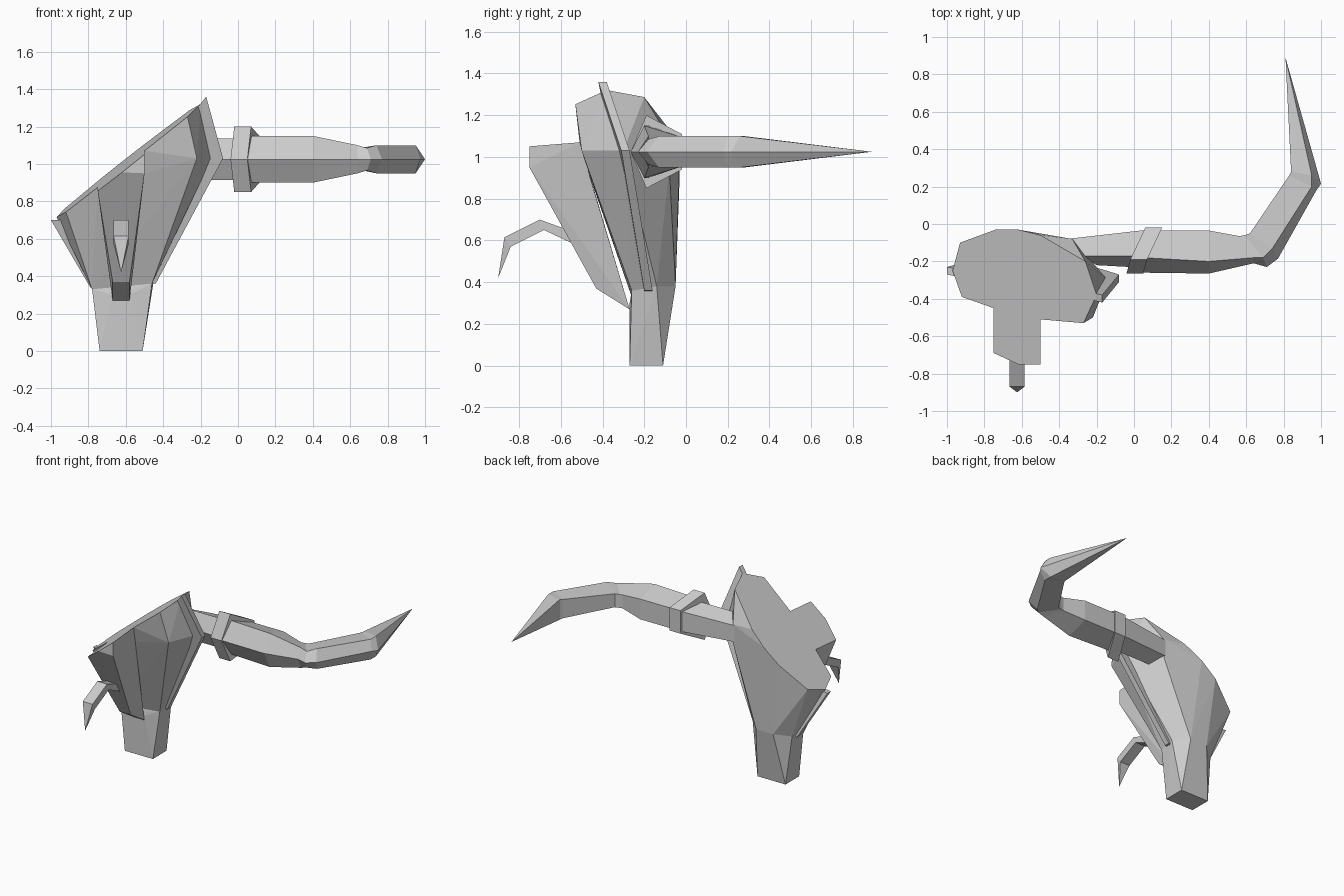
import bpy, bmesh

if "Cube" in bpy.data.objects:
    bpy.data.objects.remove(bpy.data.objects["Cube"])

CZ = 1.025  # height of the arm axis


def finish(name, bm):
    bmesh.ops.recalc_face_normals(bm, faces=bm.faces)
    mesh = bpy.data.meshes.new(name)
    bm.to_mesh(mesh)
    bm.free()
    obj = bpy.data.objects.new(name, mesh)
    bpy.context.collection.objects.link(obj)
    return obj


def hull(name, points):
    bm = bmesh.new()
    for p in points:
        bm.verts.new(p)
    res = bmesh.ops.convex_hull(bm, input=bm.verts)
    junk = {g for g in res["geom_interior"] + res["geom_unused"]
            if isinstance(g, bmesh.types.BMVert)}
    bmesh.ops.delete(bm, geom=list(junk), context='VERTS')
    bmesh.ops.dissolve_limit(bm, angle_limit=0.02, verts=bm.verts, edges=bm.edges)
    return finish(name, bm)


def loft(name, rings, tip=None):
    bm = bmesh.new()
    rows = [[bm.verts.new(p) for p in r] for r in rings]
    n = len(rows[0])
    for a, b in zip(rows, rows[1:]):
        for i in range(n):
            j = (i + 1) % n
            bm.faces.new((a[i], a[j], b[j], b[i]))
    bm.faces.new(rows[0])
    if tip:
        t = bm.verts.new(tip)
        for i in range(n):
            bm.faces.new((rows[-1][i], rows[-1][(i + 1) % n], t))
    else:
        bm.faces.new(rows[-1])
    return finish(name, bm)


def cap(x, y):
    """Point on the slanted flat top."""
    return (x, y, 0.715 + 0.8 * (x + 0.97) + 0.08 * (y + 0.25))


def penta(back, top, front):
    """Five-sided arm section: flat at the back, pointed at the front."""
    (bx, by, bh), (tx, ty, th), (fx, fy) = back, top, front
    return [(bx, by, CZ + bh), (tx, ty, CZ + th), (fx, fy, CZ),
            (tx, ty, CZ - th), (bx, by, CZ - bh)]


# pillar under the body
waist = [(-0.78, -0.26, 0.33), (-0.46, -0.26, 0.36),
         (-0.45, -0.14, 0.38), (-0.54, -0.05, 0.38), (-0.68, -0.05, 0.38), (-0.78, -0.13, 0.36)]
foot = [(x, y, 0) for x in (-0.74, -0.51) for y in (-0.27, -0.11)]
hull("pillar", foot + waist + [(-0.67, -0.27, 0.3), (-0.58, -0.27, 0.3)])

# flaring body with slanted top
outline = [(-0.97, -0.25), (-0.92, -0.39), (-0.75, -0.45), (-0.5, -0.51),
           (-0.27, -0.53), (-0.2, -0.38), (-0.26, -0.2), (-0.5, -0.06),
           (-0.62, -0.03), (-0.74, -0.03), (-0.93, -0.1)]
side = [(-0.22, -0.5, 1.03), (-0.14, -0.3, 1.03), (-0.33, -0.08, 1.09), (-0.33, -0.08, 0.95)]
hull("body", [cap(*p) for p in outline] + side + waist)

# thin plate through the body, showing as fins on both sides
plate = [(-1.0, -0.25, 0.7), (-0.95, -0.26, 0.7), (-0.25, -0.38, 1.26), (-0.17, -0.4, 1.36),
         (-0.08, -0.29, 1.03), (-0.44, -0.18, 0.36), (-0.79, -0.19, 0.34)]
loft("side_fins", [[(x, y + d, z) for x, y, z in plate] for d in (-0.02, 0.02)])

# front wedge
wedge = [cap(*p) for p in [(-0.75, -0.45), (-0.75, -0.69), (-0.62, -0.75),
                           (-0.5, -0.75), (-0.5, -0.51)]]
wedge += [(-0.5, -0.75, 0.95)]
wedge += [(x, y, z) for x in (-0.67, -0.58) for y, z in ((-0.43, 0.37), (-0.27, 0.27))]
hull("front_wedge", wedge)

# hook on the wedge: upper point, lower point per section
hook = [((-0.55, 0.645), (-0.51, 0.57)), ((-0.70, 0.70), (-0.68, 0.65)),
        ((-0.87, 0.615), (-0.84, 0.57))]
loft("hook", [[(-0.665, *u), (-0.585, *u), (-0.585, *l), (-0.665, *l)] for u, l in hook],
     tip=(-0.625, -0.90, 0.42))

# arm root, collar and curved horn
loft("arm_root", [
    penta((-0.36, -0.08, 0.06), (-0.28, -0.17, 0.11), (-0.2, -0.22)),
    penta((0.08, -0.03, 0.075), (0.01, -0.17, 0.11), (-0.02, -0.23))])
loft("collar", [
    penta((0.06 + d, -0.02, 0.085), (-0.02 + d, -0.19, 0.175), (-0.04 + d, -0.265))
    for d in (0, 0.09)])
loft("horn", [
    penta((0.1, -0.035, 0.075), (0.05, -0.18, 0.125), (0.04, -0.26)),
    penta((0.4, -0.035, 0.075), (0.4, -0.2, 0.125), (0.4, -0.265)),
    penta((0.565, -0.065, 0.05), (0.64, -0.18, 0.075), (0.64, -0.21)),
    penta((0.59, -0.06, 0.05), (0.69, -0.18, 0.06), (0.71, -0.23)),
    penta((0.62, -0.05, 0.05), (0.74, -0.13, 0.075), (0.77, -0.185)),
    penta((0.83, 0.26, 0.07), (0.95, 0.2, 0.075), (0.975, 0.18)),
    penta((0.84, 0.28, 0.075), (0.95, 0.26, 0.075), (1.0, 0.215))],
    tip=(0.81, 0.89, CZ))
